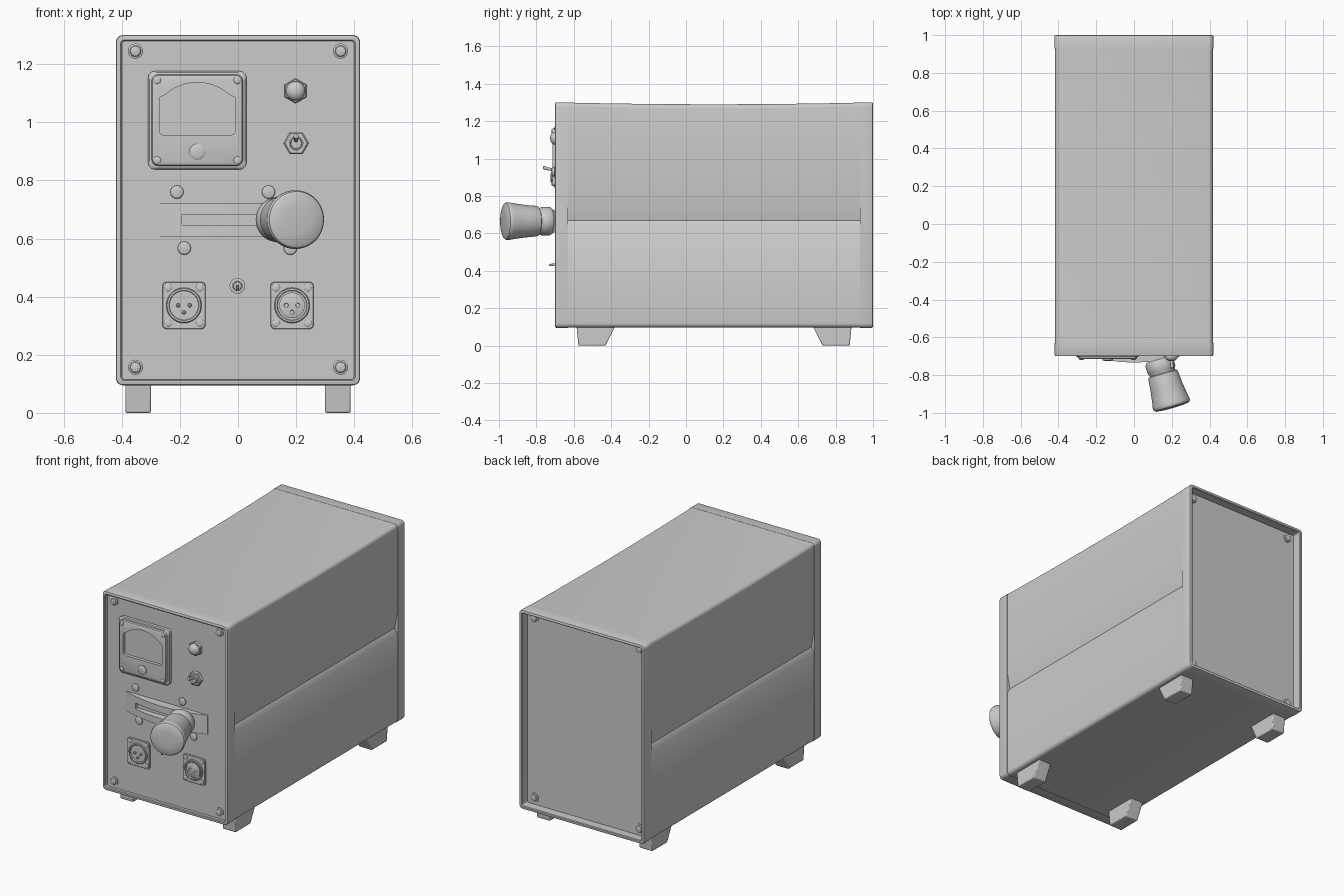
import bpy, bmesh
from math import sin, cos, pi, radians, sqrt
from mathutils import Matrix, Vector

if "Cube" in bpy.data.objects:
    bpy.data.objects.remove(bpy.data.objects["Cube"])

# local front space: x right, y up (world z), z outward from the panel
FRONT = Matrix.Translation((0, -0.68, 0)) @ Matrix.Rotation(pi / 2, 4, 'X')
REAR = Matrix.Translation((0, 0.945, 0)) @ Matrix.Rotation(pi, 4, 'Z') @ Matrix.Rotation(pi / 2, 4, 'X')


def loft(name, loops, m=Matrix(), bevel=0):
    bm = bmesh.new()
    rings = [[bm.verts.new(m @ Vector(p)) for p in lp] for lp in loops]
    for a, b in zip(rings, rings[1:]):
        for i in range(len(a)):
            j = (i + 1) % len(a)
            bm.faces.new((a[i], a[j], b[j], b[i]))
    bm.faces.new(rings[0])
    bm.faces.new(rings[-1])
    bmesh.ops.recalc_face_normals(bm, faces=bm.faces)
    me = bpy.data.meshes.new(name)
    bm.to_mesh(me)
    bm.free()
    ob = bpy.data.objects.new(name, me)
    bpy.context.collection.objects.link(ob)
    if bevel:
        mod = ob.modifiers.new("bevel", 'BEVEL')
        mod.width, mod.segments = bevel, 2
    return ob


def rrect(cx, cy, hw, hh, r, d, n=5):
    pts = []
    for k, (sx, sy) in enumerate(((1, 1), (-1, 1), (-1, -1), (1, -1))):
        for i in range(n + 1):
            a = pi / 2 * (k + i / n)
            pts.append((cx + sx * (hw - r) + r * cos(a), cy + sy * (hh - r) + r * sin(a), d))
    return pts


def at(x, z, d=0.0, base=FRONT):
    return base @ Matrix.Translation((x, z, d))


def lathe(name, profile, m, n=24):
    return loft(name, [[(r * sin(2 * pi * i / n), r * cos(2 * pi * i / n), t) for i in range(n)]
                       for r, t in profile], m)


def screw(name, x, z, r, h, d=0.0, base=FRONT):
    lathe(name, [(r, -0.002), (r, h * 0.5), (r * 0.85, h * 0.8), (r * 0.5, h * 0.95), (r * 0.1, h)],
          at(x, z, d, base), 16)


def cut(ob, cutter):
    mod = ob.modifiers.new("cut", 'BOOLEAN')
    mod.object, mod.operation, mod.solver = cutter, 'DIFFERENCE', 'EXACT'
    cutter.hide_render = True
    bpy.context.view_layer.objects.active = ob
    bpy.ops.object.modifier_apply(modifier=mod.name)
    bpy.data.objects.remove(cutter)


# case body: one section with a finger groove on each side, top sagging slightly
def section(y):
    u = (y - 0.15) / 0.78
    top = 1.299 - 0.009 * (1 - u * u)
    W, B, r = 0.417, 0.097, 0.022
    arc = [i * pi / 10 for i in range(6)]
    half = [(W - r + r * sin(a), B + r - r * cos(a)) for a in arc]
    half += [(W, 0.638), (W - 0.018, 0.668), (W, 0.767)]
    half += [(W - r + r * cos(a), top - r + r * sin(a)) for a in arc]
    return [(x, y, z) for x, z in half + [(-x, z) for x, z in reversed(half)]]


loft("case_body", [section(-0.63 + 1.56 * i / 16) for i in range(17)])


# end frames with recessed panels and corner screws
def frame(name, base, seam, rim):
    def ring(inset, r, d):
        return rrect(0, 0.6975, 0.42 - inset, 0.6025 - inset, r, d)
    loft(name, [ring(0, 0.024, seam), ring(0, 0.024, rim - 0.007), ring(0.002, 0.022, rim - 0.002),
                ring(0.007, 0.02, rim), ring(0.016, 0.014, rim), ring(0.02, 0.012, rim - 0.004),
                ring(0.02, 0.012, 0)], base)
    for x in (-0.353, 0.353):
        for z in (0.157, 1.245):
            lathe(name + "_washer", [(0.026, -0.002), (0.026, 0.006), (0.022, 0.008)], at(x, z, 0, base))
            screw(name + "_screw", x, z, 0.02, 0.014, 0, base)


frame("front_frame", FRONT, -0.05, 0.02)
frame("rear_frame", REAR, -0.015, 0.055)

# tapered feet
for sx in (-1, 1):
    for nm, b0, b1, t0, t1 in (("front_foot", -0.575, -0.43, -0.585, -0.38),
                               ("rear_foot", 0.73, 0.875, 0.68, 0.885)):
        loft(nm, [[(sx * x, y, z) for x, y in ((0.3, y0), (0.387, y0), (0.387, y1), (0.3, y1))]
                  for y0, y1, z in ((b0, b1, 0), (t0, t1, 0.1))], bevel=0.005)

# panel meter with arched window
MX, MZ = -0.14, 1.007
meter = loft("meter_housing", [rrect(MX, MZ, hw, hw, 0.022, d) for hw, d in
                               ((0.169, -0.002), (0.169, 0.018), (0.164, 0.023), (0.157, 0.024),
                                (0.154, 0.033), (0.151, 0.035))], FRONT)
R, rise = 0.165, 0.042
win = [(-0.13, 0.97), (-0.126, 0.96), (-0.115, 0.955), (0.115, 0.955), (0.126, 0.96), (0.13, 0.97), (0.13, 1.085)]
win += [(x, 1.137 - R + sqrt(R * R - x * x)) for x in [0.11 - 0.22 * i / 12 for i in range(13)]]
win += [(-0.13, 1.085)]
cut(meter, loft("window_cutter", [[(MX + x, z, d) for x, z in win] for d in (0.016, 0.06)], FRONT))
screw("meter_adjuster", MX, 0.898, 0.028, 0.01, 0.035)
for x in (-0.138, 0.138):
    for z in (-0.138, 0.138):
        screw("meter_screw", MX + x, MZ + z, 0.013, 0.006, 0.034)

# indicator lamp
lathe("lamp_nut", [(0.043, -0.002), (0.043, 0.014), (0.039, 0.018)], at(0.198, 1.108), 6)
lathe("lamp_dome", [(0.034, 0.01), (0.034, 0.024)] +
      [(0.033 * cos(a), 0.024 + 0.023 * sin(a)) for a in [i * pi / 12 for i in range(6)]], at(0.198, 1.108))

# toggle switches: large with hex nut, small with round bushing
lathe("switch_nut", [(0.043, -0.002), (0.043, 0.02), (0.038, 0.024)], at(0.2, 0.928) @ Matrix.Rotation(pi / 6, 4, 'Z'), 6)
lathe("switch_bushing", [(0.025, 0.01), (0.025, 0.036), (0.02, 0.038), (0.018, 0.028)], at(0.2, 0.928))
lathe("switch_lever", [(0.006, 0.02), (0.009, 0.078), (0.008, 0.085), (0.003, 0.088)],
      at(0.2, 0.931) @ Matrix.Rotation(radians(-14), 4, 'X'), 12)
lathe("small_switch_bushing", [(0.027, -0.002), (0.027, 0.008), (0.018, 0.009), (0.018, 0.016), (0.014, 0.017), (0.013, 0.01)],
      at(-0.002, 0.437))
lathe("small_switch_lever", [(0.005, 0.005), (0.006, 0.048), (0.003, 0.052)],
      at(-0.002, 0.437) @ Matrix.Rotation(radians(8), 4, 'X'), 12)

# curved slider plate with slot
PR = 0.78
arc = [(x, -0.733 + PR - sqrt(PR * PR - x * x)) for x in [-0.275 + 0.55 * i / 24 for i in range(25)]]
arc += [(0.275, -0.672), (-0.275, -0.672)]
plate = loft("slider_plate", [[(x, y, z) for x, y in arc] for z in (0.605, 0.722)])
cut(plate, loft("slot_cutter", [[(x, y, z) for x, y in ((-0.192, -0.8), (0.192, -0.8), (0.192, -0.69), (-0.192, -0.69))]
                                for z in (0.646, 0.682)]))
for x, z in ((-0.21, 0.76), (0.105, 0.76), (-0.185, 0.567), (0.18, 0.567)):
    screw("slider_screw", x, z, 0.023, 0.012)

# tilted slider knob
lathe("slider_knob", [(0.016, -0.03), (0.016, 0), (0.066, 0), (0.072, 0.008), (0.077, 0.018), (0.077, 0.055), (0.071, 0.066),
                      (0.07, 0.076), (0.079, 0.08), (0.082, 0.09), (0.087, 0.15), (0.096, 0.215), (0.101, 0.24),
                      (0.101, 0.25), (0.097, 0.258), (0.088, 0.263), (0.05, 0.267), (0.01, 0.268)],
      at(0.13, 0.665, 0.037) @ Matrix.Rotation(radians(16), 4, 'Y'), 40)

# three-pole audio sockets: pins on the left, holes on the right
for side, sx in (("left", -1), ("right", 1)):
    cx, cz = sx * 0.186, 0.37
    loft(side + "_socket_flange", [rrect(cx, cz, 0.074 - i, 0.081 - i, 0.014, d)
                                   for i, d in ((0, -0.002), (0, 0.006), (0.002, 0.008))], FRONT)
    shell = [(0.061, 0.004), (0.061, 0.014), (0.058, 0.017), (0.052, 0.017), (0.05, 0.014), (0.05, 0.009)]
    if sx > 0:
        shell += [(0.044, 0.009), (0.044, 0.015), (0.042, 0.016)]
    lathe(side + "_socket_shell", shell, at(cx, cz), 32)
    for px, pz in ((-0.02, 0), (0.02, 0), (0, -0.024)):
        if sx < 0:
            lathe("socket_pin", [(0.007, 0.006), (0.007, 0.016), (0.003, 0.019)], at(cx + px, cz + pz), 12)
        else:
            lathe("socket_contact", [(0.011, 0.014), (0.011, 0.018), (0.008, 0.018), (0.007, 0.0165)],
                  at(cx + px, cz + pz), 12)
    for x in (-0.055, 0.055):
        for z in (-0.061, 0.061):
            screw("socket_screw", cx + x, cz + z, 0.013, 0.005, 0.008)

# smooth shading with crisp edges
for ob in bpy.data.objects:
    ob.select_set(True)
bpy.context.view_layer.objects.active = bpy.data.objects["case_body"]
bpy.ops.object.shade_smooth_by_angle(angle=radians(32))
